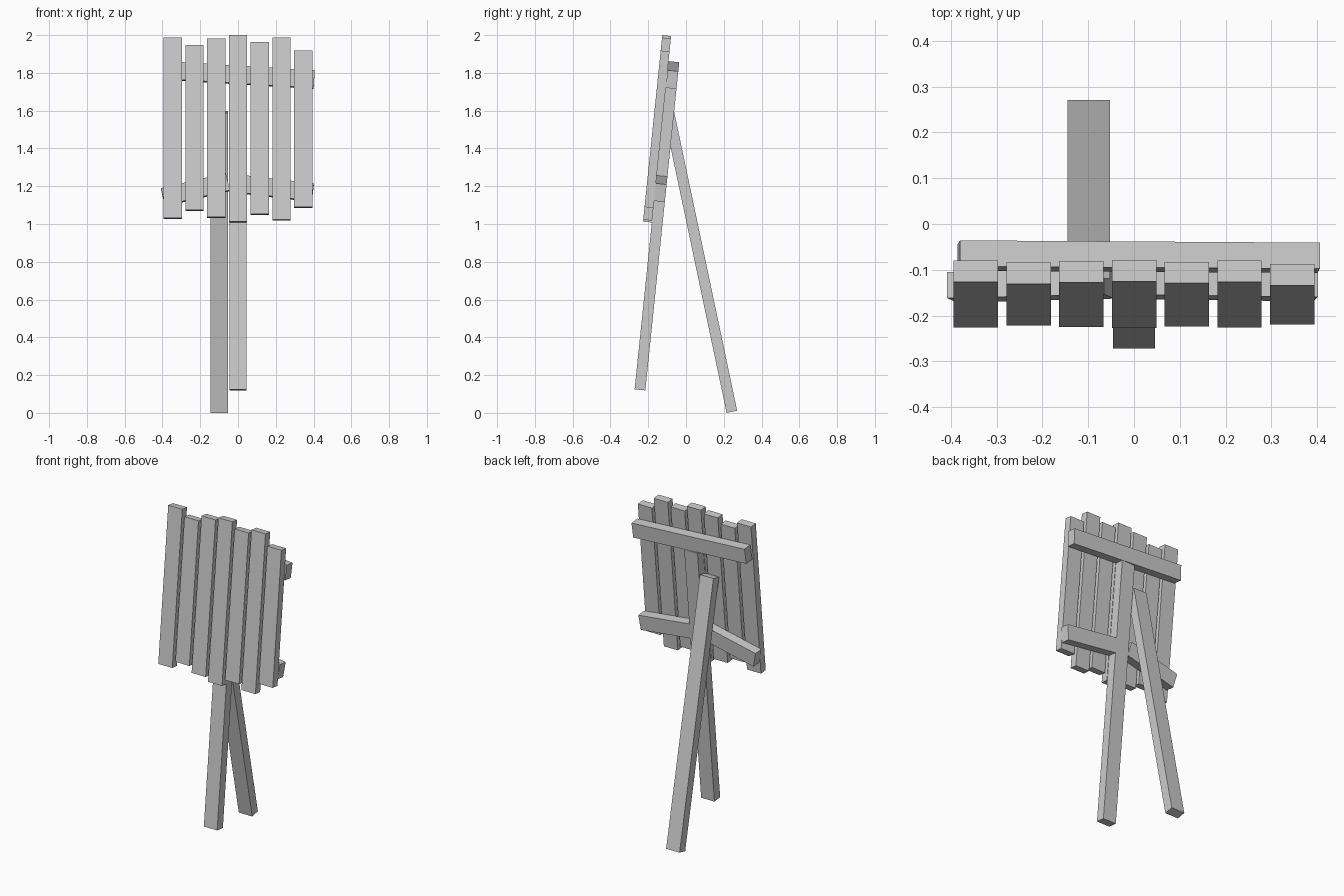
import bpy, bmesh
from math import radians, cos
from mathutils import Matrix, Vector

if "Cube" in bpy.data.objects:
    bpy.data.objects.remove(bpy.data.objects["Cube"])

TILT = radians(5.9)
BASE_Z = 0.125
# sign plane: local x = across, y = depth behind the post front, z = up the slope
SIGN = Matrix.Translation((0, -0.272, BASE_Z)) @ Matrix.Rotation(-TILT, 4, 'X')
# prop plane: leans forward from the ground behind
PROP = Matrix.Translation((0, 0.215, 0)) @ Matrix.Rotation(radians(11.9), 4, 'X')


def up(z):
    """World height to distance along the sign slope."""
    return (z - BASE_Z) / cos(TILT)


def board(name, frame, a, b, width, y0, y1):
    """Square-cut board whose left/top edge runs a -> b, width to its right."""
    a, b = Vector(a), Vector(b)
    d = (b - a).normalized()
    side = Vector((d.y, -d.x)) * width
    bm = bmesh.new()
    face = bm.faces.new([bm.verts.new(frame @ Vector((p.x, y0, p.y)))
                         for p in (a, a + side, b + side, b)])
    ext = bmesh.ops.extrude_face_region(bm, geom=[face])
    move = frame.to_3x3() @ Vector((0, y1 - y0, 0))
    bmesh.ops.translate(bm, vec=move,
                        verts=[g for g in ext['geom'] if isinstance(g, bmesh.types.BMVert)])
    bmesh.ops.recalc_face_normals(bm, faces=bm.faces)
    mesh = bpy.data.meshes.new(name)
    bm.to_mesh(mesh)
    bm.free()
    obj = bpy.data.objects.new(name, mesh)
    bpy.context.collection.objects.link(obj)


# front slats of uneven length (bottom, top)
slats = [(1.027, 1.987), (1.069, 1.947), (1.032, 1.982), (1.008, 2.0),
         (1.048, 1.963), (1.018, 1.987), (1.085, 1.918)]
for i, (lo, hi) in enumerate(slats):
    x = -0.394 + i * 0.1152
    board(f"slat_{i + 1}", SIGN, (x, up(lo)), (x, up(hi - 0.005)), 0.097, -0.047, 0)

# main post behind the centre slat
board("front_post", SIGN, (-0.046, 0), (-0.046, up(1.742)), 0.092, 0, 0.057)

# crooked cross rails, the lower one split by the post
rails = {"top_rail": ((-0.38, 1.862), (0.406, 1.814)),
         "lower_rail_left": ((-0.408, 1.190), (-0.065, 1.270)),
         "lower_rail_right": ((0.046, 1.257), (0.402, 1.215))}
for name, (a, b) in rails.items():
    board(name, SIGN, (a[0], up(a[1])), (b[0], up(b[1])), 0.094, 0, 0.057)

# rear prop leg beside the post
board("rear_leg", PROP, (-0.145, 0), (-0.145, 1.622), 0.093, 0, 0.057)
